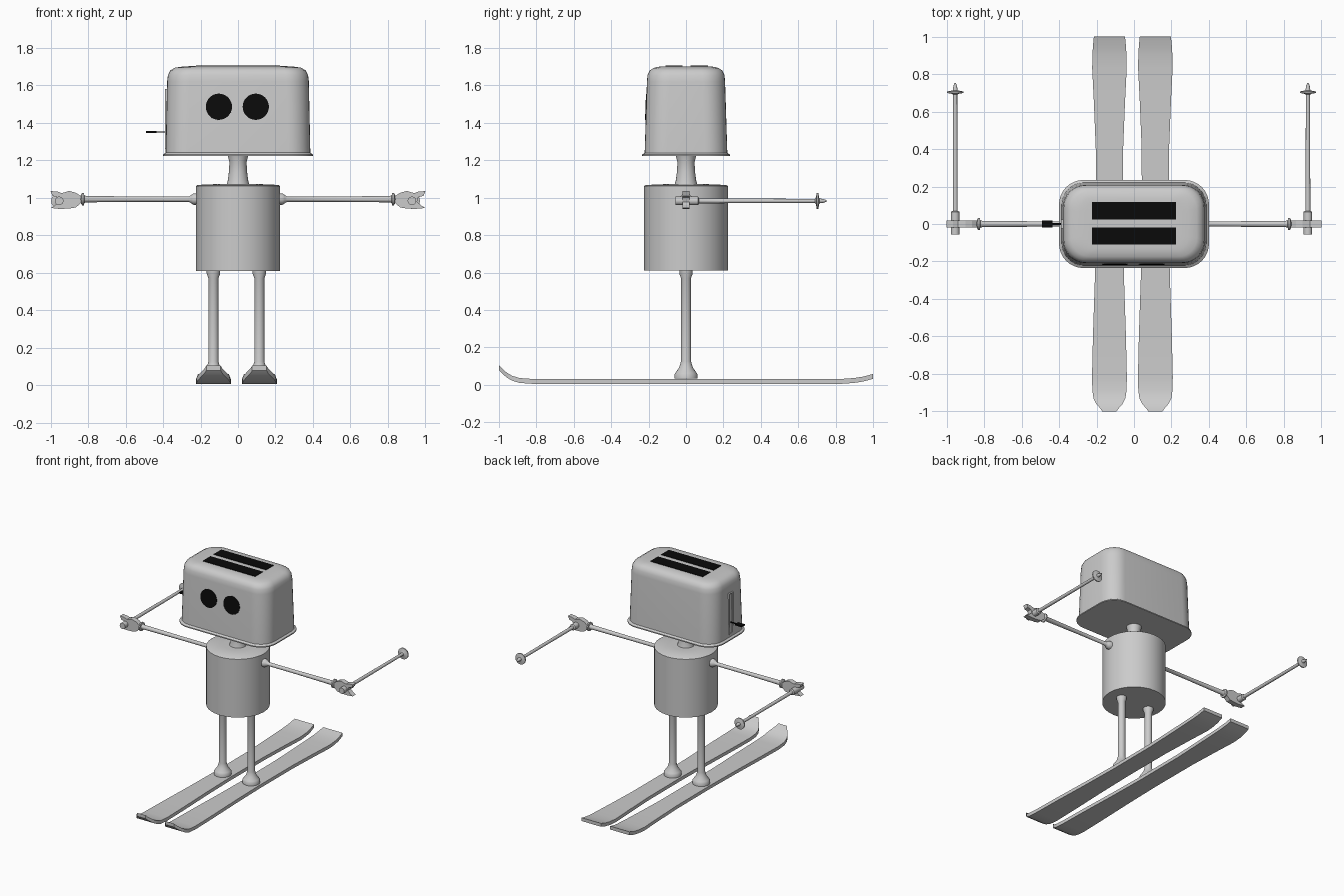
import bpy, bmesh, math
from mathutils import Matrix, Vector

if "Cube" in bpy.data.objects:
    bpy.data.objects.remove(bpy.data.objects["Cube"], do_unlink=True)


def material(name, value):
    m = bpy.data.materials.new(name)
    m.use_nodes = True
    color = (value, value, value, 1)
    m.diffuse_color = color
    m.node_tree.nodes["Principled BSDF"].inputs["Base Color"].default_value = color
    return m


GREY = material("light grey", 0.6)
BLACK = material("black", 0.003)


def finish(name, bm, mat=GREY, smooth=True):
    bmesh.ops.recalc_face_normals(bm, faces=bm.faces)
    mesh = bpy.data.meshes.new(name)
    bm.to_mesh(mesh)
    bm.free()
    mesh.materials.append(mat)
    ob = bpy.data.objects.new(name, mesh)
    bpy.context.collection.objects.link(ob)
    if smooth:
        bpy.ops.object.select_all(action='DESELECT')
        bpy.context.view_layer.objects.active = ob
        ob.select_set(True)
        bpy.ops.object.shade_smooth_by_angle(angle=math.radians(35))
    return ob


def loft(name, rings, mat=GREY, smooth=True):
    """Skin a list of equal-length point rings and cap both ends."""
    bm = bmesh.new()
    vs = [[bm.verts.new(p) for p in ring] for ring in rings]
    n = len(vs[0])
    for a, b in zip(vs, vs[1:]):
        for i in range(n):
            j = (i + 1) % n
            bm.faces.new((a[i], a[j], b[j], b[i]))
    bm.faces.new(vs[0])
    bm.faces.new(vs[-1])
    return finish(name, bm, mat, smooth)


def lathe(name, profile, origin, axis=(0, 0, 1), sides=24, mat=GREY):
    """Turn (radius, distance) pairs round an axis through origin."""
    turn = Vector((0, 0, 1)).rotation_difference(Vector(axis)).to_matrix()
    rings = []
    for r, t in profile:
        angles = [2 * math.pi * i / sides for i in range(sides)]
        rings.append([Vector(origin) + turn @ Vector((r * math.cos(a), r * math.sin(a), t))
                      for a in angles])
    return loft(name, rings, mat)


def box(name, center, size, mat=GREY):
    bm = bmesh.new()
    bmesh.ops.create_cube(bm, size=1, matrix=Matrix.Translation(center) @ Matrix.Diagonal((*size, 1)))
    return finish(name, bm, mat, False)


def rounded_rect(z, hx, hy, radius, steps=8):
    ring = []
    for k, (sx, sy) in enumerate(((1, 1), (-1, 1), (-1, -1), (1, -1))):
        for i in range(steps + 1):
            a = (k + i / steps) * math.pi / 2
            ring.append((sx * (hx - radius) + radius * math.cos(a),
                         sy * (hy - radius) + radius * math.sin(a), z))
    return ring


# Head: rounded box with a flared rim
head = [(1.222, .4, .235, .13), (1.23, .4, .235, .13), (1.24, .386, .221, .12),
        (1.62, .378, .209, .12), (1.655, .374, .206, .12), (1.68, .36, .194, .11),
        (1.694, .335, .174, .1), (1.7, .29, .145, .08), (1.702, .25, .13, .06)]
loft("head", [rounded_rect(*s) for s in head])

# Bread slots on top, and eyes lying on the sloped front
for side, y in (("front", -.064), ("back", .07)):
    box(side + "_slot", (0, y, 1.702), (.45, .093, .008), BLACK)
for side, x in (("right", -.102), ("left", .095)):
    lathe(side + "_eye", [(.07, -.004), (.07, .004)], (x, -.2125, 1.485), (0, -1, .036), 32, BLACK)

# Lever and its track on the right side of the head
for y in (-.02, .02):
    box("lever_track_rail", (-.383, y, 1.42), (.014, .008, .31))
for z in (1.265, 1.575):
    box("lever_track_end", (-.383, 0, z), (.014, .048, .008))
box("lever_arm", (-.41, 0, 1.35), (.06, .01, .006), BLACK)
box("lever_knob", (-.463, 0, 1.35), (.058, .038, .01), BLACK)

# Neck and body
lathe("neck", [(.062, 1.065), (.055, 1.09), (.048, 1.14), (.046, 1.19), (.055, 1.225)], (0, 0, 0))
lathe("body", [(.224, .61), (.224, 1.062), (.215, 1.068), (.1, 1.073)], (0, 0, 0), sides=32)

# Arms, wrench-shaped hands and ski poles
jaw = [(.838, .018), (.865, .036), (.9, .046), (.94, .034), (.965, .043), (1, .045), (.99, .02),
       (.962, .012), (.955, -.012), (.975, -.03), (1, -.045), (.945, -.05), (.9, -.048),
       (.865, -.042), (.838, -.018)]
for side, s, px in (("right", -1, -.954), ("left", 1, .928)):
    lathe(side + "_arm", [(.03, .21), (.03, .238), (.022, .25), (.014, .262), (.014, .5), (.017, .81),
                          (.02, .82), (.033, .822), (.033, .832), (.018, .84)],
          (0, 0, .992), (s, 0, 0), 16)
    loft(side + "_hand", [[(s * x, y, .99 + z) for x, z in jaw] for y in (-.019, .019)], smooth=False)
    lathe(side + "_pole", [(.023, -.056), (.023, .065), (.013, .07), (.011, .69), (.02, .695),
                           (.043, .699), (.043, .707), (.013, .713), (.01, .735), (.004, .752)],
          (px, 0, .983), (0, 1, 0), 16)

# Legs with flared feet, standing on skis
ski = [(-1, .038, .078), (-.985, .048, .062), (-.96, .07, .04), (-.93, .085, .022),
       (-.89, .091, .01), (-.82, .093, .005), (-.6, .088, .005), (-.3, .078, .005),
       (0, .072, .005), (.4, .073, .005), (.65, .083, .005), (.83, .092, .005),
       (.9, .091, .01), (.95, .088, .018), (1, .083, .032)]
for side, x in (("right", -.131), ("left", .114)):
    lathe(side + "_leg", [(.062, .034), (.062, .056), (.055, .066), (.038, .09), (.031, .11),
                          (.027, .125), (.027, .57), (.036, .595), (.036, .615)], (x, 0, 0))
    loft(side + "_ski", [[(x - w, y, z), (x + w, y, z), (x + w, y, z + .026), (x - w, y, z + .026)]
                         for y, w, z in ski])
